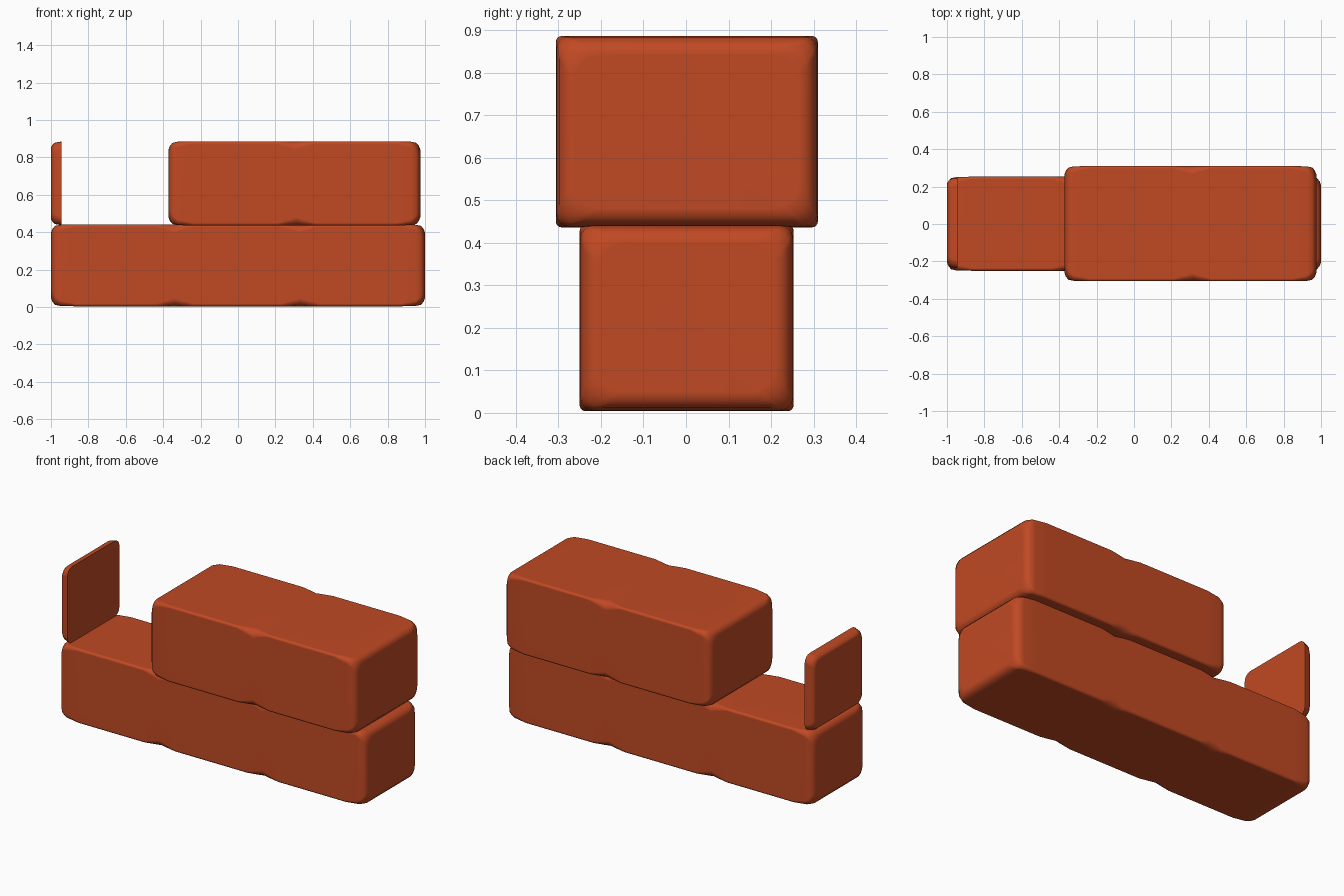
import bpy
import bmesh
from math import sin, cos, pi

if "Cube" in bpy.data.objects:
    bpy.data.objects.remove(bpy.data.objects["Cube"], do_unlink=True)

# One fired clay colour
clay = bpy.data.materials.new("brick_red")
clay.use_nodes = True
COLOUR = (0.53, 0.067, 0.017, 1)
clay.diffuse_color = COLOUR
bsdf = clay.node_tree.nodes["Principled BSDF"]
bsdf.inputs["Base Color"].default_value = COLOUR
bsdf.inputs["Roughness"].default_value = 0.8

# Worn end: (distance from the end, inset, corner radius)
END = [(0, 0.045, 0.06), (0.008, 0.024, 0.055), (0.022, 0.008, 0.045),
       (0.05, 0.002, 0.03), (0.13, 0, 0.014)]
# Chipped edge: (offset along the brick, corner radius)
CHIP = [(-0.1, 0.014), (-0.045, 0.03), (0, 0.045), (0.045, 0.03), (0.1, 0.014)]


def ring(bm, x, y0, y1, z0, z1, inset, r, steps=4):
    """Rounded rectangle across the brick at position x."""
    y0, y1, z0, z1 = y0 + inset, y1 - inset, z0 + inset, z1 - inset
    corners = [(y1 - r, z1 - r), (y0 + r, z1 - r), (y0 + r, z0 + r), (y1 - r, z0 + r)]
    verts = []
    for q, (cy, cz) in enumerate(corners):
        for s in range(steps + 1):
            a = (q + s / steps) * pi / 2
            verts.append(bm.verts.new((x, cy + r * cos(a), cz + r * sin(a))))
    return verts


def loft(name, stations, *size):
    """Skin rounded sections along x, cap both ends and smooth the edges."""
    bm = bmesh.new()
    rings = [ring(bm, x, *size, inset, r) for x, inset, r in stations]
    for a, b in zip(rings, rings[1:]):
        for i in range(len(a)):
            j = (i + 1) % len(a)
            bm.faces.new((a[i], a[j], b[j], b[i]))
    bm.faces.new(rings[0])
    bm.faces.new(rings[-1])
    bmesh.ops.recalc_face_normals(bm, faces=bm.faces)
    mesh = bpy.data.meshes.new(name)
    bm.to_mesh(mesh)
    bm.free()
    mesh.materials.append(clay)
    obj = bpy.data.objects.new(name, mesh)
    bpy.context.collection.objects.link(obj)
    bpy.ops.object.select_all(action='DESELECT')
    obj.select_set(True)
    bpy.context.view_layer.objects.active = obj
    bpy.ops.object.shade_smooth_by_angle(angle=pi / 3)
    obj.modifiers.new("even_faces", 'WEIGHTED_NORMAL').keep_sharp = True
    return obj


def brick(name, x0, x1, chips, *size):
    stations = [(x0 + d, inset, r) for d, inset, r in END]
    for c in chips:
        stations += [(c + d, 0, r) for d, r in CHIP]
    stations += [(x1 - d, inset, r) for d, inset, r in reversed(END)]
    return loft(name, stations, *size)


# Long brick below, wider brick on top
brick("lower_brick", -1.0, 1.0, (-0.34, 0.33), -0.25, 0.253, 0.004, 0.442)
brick("upper_brick", -0.372, 0.975, (0.31,), -0.306, 0.31, 0.436, 0.886)

# Thin end slice of a brick, rounded outside and cut flat inside
slice_stations = [(-1 + d, inset * 0.7, 0.05) for d, inset, r in END[:3]]
slice_stations.append((-0.945, 0, 0.045))
loft("end_slice", slice_stations, -0.237, 0.247, 0.438, 0.885)
